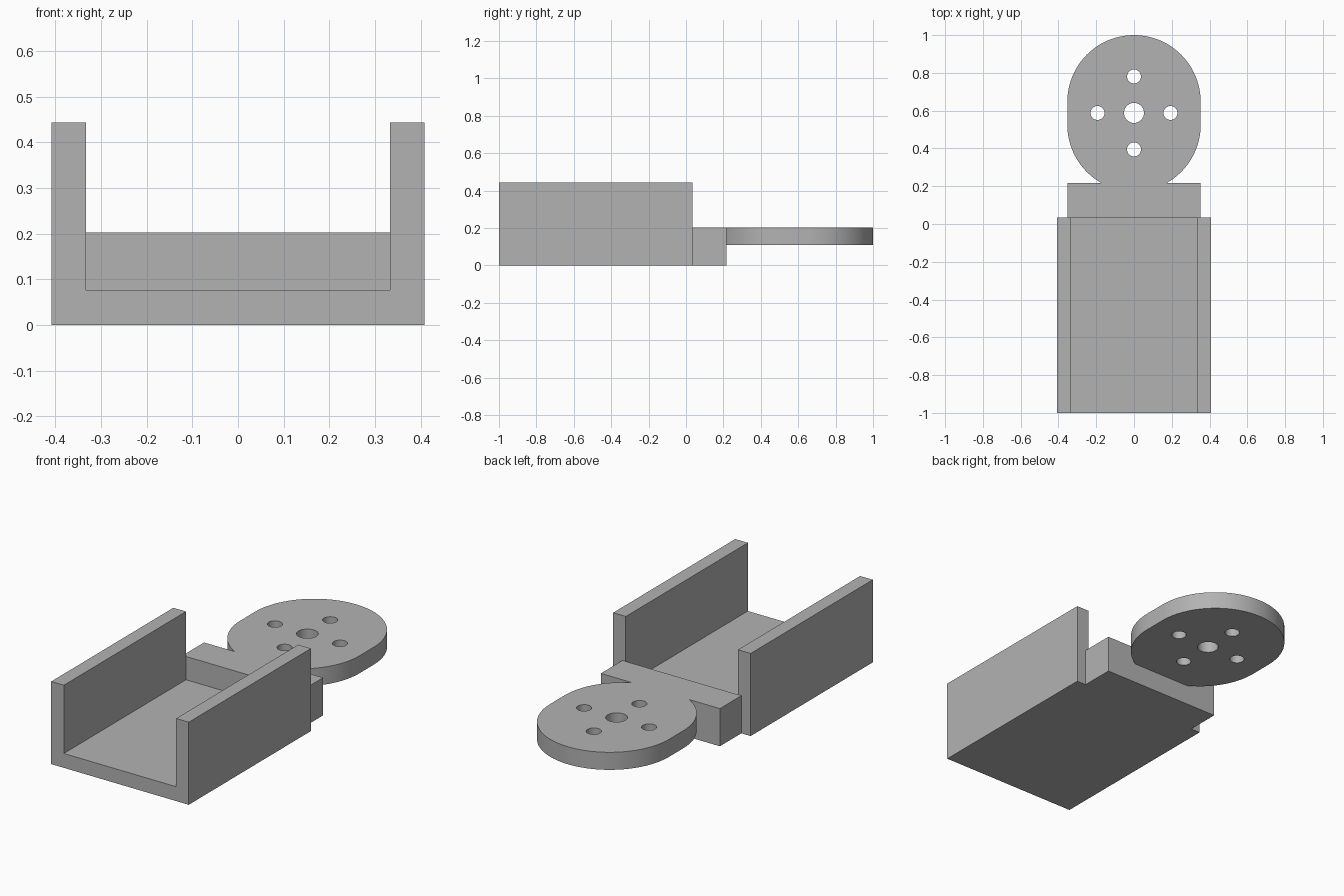
import bpy
import bmesh
from math import pi, sin, cos, acos, radians
from mathutils import Vector

cube = bpy.data.objects.get("Cube")
if cube:
    bpy.data.objects.remove(cube, do_unlink=True)

grey = bpy.data.materials.new("plain grey")
grey.use_nodes = True
colour = (0.45, 0.45, 0.45, 1)
grey.diffuse_color = colour
grey.node_tree.nodes["Principled BSDF"].inputs["Base Color"].default_value = colour

JOINT_Y, BAR_BACK, BAR_TOP = 0.035, 0.217, 0.202


def extrude_profile(name, profile, y0, y1):
    """Sweep an x-z outline from y0 to y1."""
    bm = bmesh.new()
    face = bm.faces.new([bm.verts.new((x, y0, z)) for x, z in profile])
    ext = bmesh.ops.extrude_face_region(bm, geom=[face])
    verts = [v for v in ext["geom"] if isinstance(v, bmesh.types.BMVert)]
    bmesh.ops.translate(bm, verts=verts, vec=Vector((0, y1 - y0, 0)))
    bmesh.ops.recalc_face_normals(bm, faces=bm.faces)
    mesh = bpy.data.meshes.new(name)
    bm.to_mesh(mesh)
    bm.free()
    mesh.materials.append(grey)
    obj = bpy.data.objects.new(name, mesh)
    bpy.context.collection.objects.link(obj)
    return obj


def arc(cx, cy, r, start, end, steps):
    return [(cx + r * cos(start + (end - start) * i / steps),
             cy + r * sin(start + (end - start) * i / steps))
            for i in range(steps + 1)]


# Open channel: floor and two side walls
half = [(0.408, 0), (0.408, 0.443), (0.333, 0.443), (0.333, 0.077)]
extrude_profile("channel", half + [(-x, z) for x, z in reversed(half)], -1, JOINT_Y)

# Crossbar closing the back of the channel
extrude_profile("crossbar", [(-0.353, 0), (0.353, 0), (0.353, BAR_TOP), (-0.353, BAR_TOP)],
                JOINT_Y, BAR_BACK)

# Rounded mounting plate, cut flat where it meets the crossbar
R, UPPER, LOWER = 0.353, 0.647, 0.525
sweep = pi / 2 - acos((LOWER - BAR_BACK) / R)
outline = (arc(0, UPPER, R, 0, pi, 48)
           + arc(0, LOWER, R, pi, pi + sweep, 18)
           + arc(0, LOWER, R, -sweep, 0, 18))

# Centre hole and four screw holes
MID, PITCH = 0.588, 0.193
holes = [arc(0, MID, 0.053, 0, 2 * pi, 32)[:-1]]
for k in range(4):
    a = k * pi / 2
    holes.append(arc(PITCH * cos(a), MID + PITCH * sin(a), 0.037, 0, 2 * pi, 32)[:-1])

curve = bpy.data.curves.new("mounting_plate", "CURVE")
curve.dimensions = "2D"
curve.fill_mode = "BOTH"
curve.extrude = 0.047
for loop in [outline] + holes:
    spline = curve.splines.new("POLY")
    spline.points.add(len(loop) - 1)
    for point, (x, y) in zip(spline.points, loop):
        point.co = (x, y, 0, 1)
    spline.use_cyclic_u = True
curve.materials.append(grey)
plate = bpy.data.objects.new("mounting_plate", curve)
plate.location.z = BAR_TOP - curve.extrude
bpy.context.collection.objects.link(plate)

# Turn the plate into a mesh with smooth rims and sharp edges
bpy.ops.object.select_all(action="DESELECT")
plate.select_set(True)
bpy.context.view_layer.objects.active = plate
bpy.ops.object.convert(target="MESH")
plate = bpy.context.object
bm = bmesh.new()
bm.from_mesh(plate.data)
bmesh.ops.remove_doubles(bm, verts=bm.verts, dist=0.0005)
bmesh.ops.recalc_face_normals(bm, faces=bm.faces)
bm.to_mesh(plate.data)
bm.free()
bpy.ops.object.shade_smooth_by_angle(angle=radians(30))
